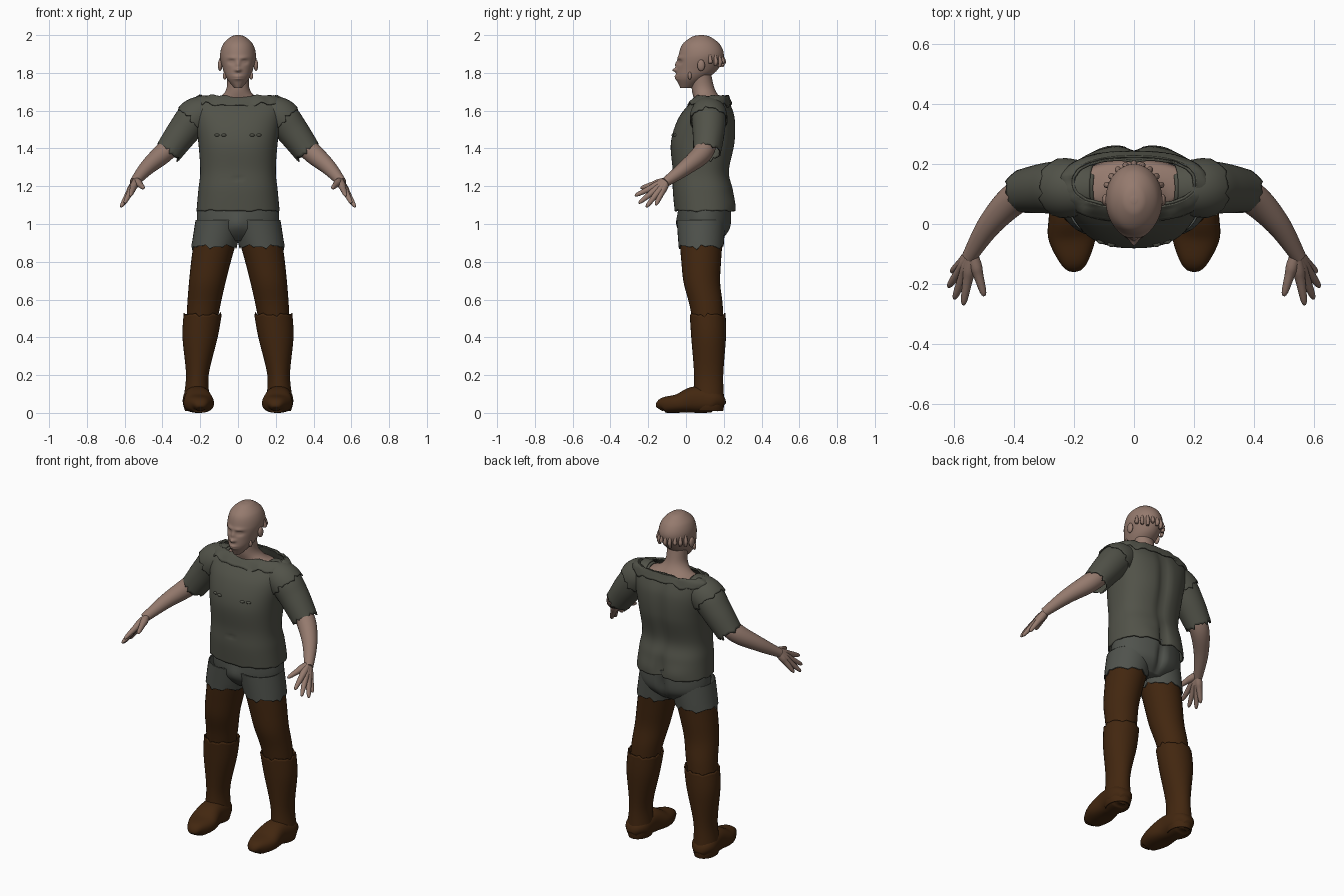
import bpy, math
from mathutils import Vector

if "Cube" in bpy.data.objects:
    bpy.data.objects.remove(bpy.data.objects["Cube"])


def material(name, red, green, blue):
    mat = bpy.data.materials.new(name)
    mat.use_nodes = True
    mat.diffuse_color = (red, green, blue, 1)
    shader = mat.node_tree.nodes["Principled BSDF"]
    shader.inputs["Base Color"].default_value = (red, green, blue, 1)
    shader.inputs["Roughness"].default_value = 0.8
    return mat


skin = material("skin", .3, .195, .155)
green_cloth = material("grey green cloth", .083, .085, .066)
grey_cloth = material("grey cloth", .08, .086, .074)
leather = material("brown leather", .055, .02, .005)


def smooth_rows(keys, steps):
    """Catmull-Rom interpolation of the key rows."""
    rows = []
    last = len(keys) - 1
    for i in range(last):
        before, start, end, after = (keys[max(0, min(last, i + k))] for k in (-1, 0, 1, 2))
        for step in range(steps):
            t = step / steps
            rows.append([
                q + t / 2 * (r - p + t * (2*p - 5*q + 4*r - s + t * (3 * (q - r) + s - p)))
                for p, q, r, s in zip(before, start, end, after)])
    return rows + [list(keys[last])]


def signed_power(value, exponent):
    return math.copysign(abs(value) ** exponent, value)


def skin_rings(name, rows, mat, flat=False, sides=32, steps=6, power=2.0, caps=False,
               torn_start=0.0, torn_end=0.0, thickness=0.0, mirror=False):
    """Skin rings (x, y, z, width radius, optional depth radius) along a path."""
    rows = smooth_rows(rows, steps)
    last = len(rows) - 1
    verts, faces = [], []
    for i, row in enumerate(rows):
        centre, width, depth = Vector(row[:3]), row[3], row[-1]
        along, across, over = Vector((0, 0, 1)), Vector((1, 0, 0)), Vector((0, 1, 0))
        if not flat:
            ahead, behind = rows[min(i + 1, last)], rows[max(i - 1, 0)]
            along = (Vector(ahead[:3]) - Vector(behind[:3])).normalized()
            across = along.cross(Vector((0, 0, 1))).normalized()
            over = along.cross(across)
        tear = torn_start * max(0, 1 - i / 6) + torn_end * max(0, 1 - (last - i) / 6)
        for j in range(sides):
            a = math.tau * j / sides
            wave = (math.sin(5 * a) + math.sin(11 * a + 1) + math.sin(17 * a + 2)) / 2
            verts.append(centre + along * tear * wave
                         + across * width * signed_power(math.cos(a), 2 / power)
                         + over * depth * signed_power(math.sin(a), 2 / power))
    for i in range(last):
        low, high = i * sides, (i + 1) * sides
        for j in range(sides):
            k = (j + 1) % sides
            faces.append((low + j, low + k, high + k, high + j))
    if caps:
        faces.append(tuple(reversed(range(sides))))
        faces.append(tuple(range(last * sides, (last + 1) * sides)))
    mesh = bpy.data.meshes.new(name)
    mesh.from_pydata(verts, [], faces)
    mesh.materials.append(mat)
    mesh.shade_smooth()
    mesh.set_sharp_from_angle(angle=math.radians(60))
    ob = bpy.data.objects.new(name, mesh)
    bpy.context.collection.objects.link(ob)
    if thickness:
        solid = ob.modifiers.new("cloth thickness", 'SOLIDIFY')
        solid.thickness, solid.offset = thickness, -1
    if mirror:
        ob.modifiers.new("other side", 'MIRROR')
    return ob


def trunk(name, rows, mat, **options):
    """Central part from rows of depth position, height and two radii."""
    return skin_rings(name, [(0, *row) for row in rows], mat, flat=True, sides=72, **options)


def blob(name, centre, radii, mat):
    """Mirrored ellipsoid."""
    x, y, z = centre
    angles = [math.radians(a) for a in range(-85, 90, 17)]
    rows = [(x, y, z + radii[2] * math.sin(a), radii[0] * math.cos(a), radii[1] * math.cos(a))
            for a in angles]
    skin_rings(name, rows, mat, flat=True, steps=2, caps=True, mirror=True)


def grow(rows, amount):
    """Same rings with larger radii."""
    return [[*row[:3], *(radius + amount for radius in row[3:])] for row in rows]


def push(ob, x, z, wide, tall, amount, front=True):
    """Soft symmetric dent or swelling on the front or back."""
    for v in ob.data.vertices:
        if (v.co.y < .08) == front:
            across, up = (abs(v.co.x) - x) / wide, (v.co.z - z) / tall
            v.co.y += amount * math.exp(-across ** 2 - up ** 2)


# Head with eye sockets, eyes, brow, nose, lips and mouth line
head = trunk("head", [
    (0, 1.72, .02, .03), (.03, 1.77, .06, .08), (.06, 1.82, .08, .11), (.08, 1.89, .095, .12),
    (.08, 1.95, .08, .1), (.08, 1.99, .04, .05), (.08, 2, .01, .01)], skin, steps=14, caps=True)
push(head, .034, 1.858, .017, .012, .013)
push(head, .034, 1.858, .01, .006, -.007)
push(head, .03, 1.88, .025, .01, -.007)
push(head, 0, 1.845, .01, .02, -.01)
push(head, 0, 1.815, .015, .01, -.022)
push(head, 0, 1.775, .024, .013, -.012)
push(head, 0, 1.775, .026, .003, .006)

# Neck and bare shoulders, ears and small jaw locks
trunk("neck_and_shoulders", [
    (.13, 1.58, .2, .09), (.13, 1.64, .19, .08), (.11, 1.67, .1, .07),
    (.09, 1.72, .06, .06), (.08, 1.81, .06, .05)], skin)
blob("ear", (.095, .08, 1.84), (.012, .02, .03), skin)
blob("jaw_lock", (.07, .02, 1.785), (.01, .01, .02), skin)

# Hanging locks around the back of the head
for i in range(9):
    angle = math.radians(16 * (i - 4))
    drop = .01 * (i % 3)
    lock = []
    for out, height, radius in ((.12, 1.83 + drop, .008), (.126, 1.86, .011), (.115, 1.9, .006)):
        lock.append((.8 * out * math.sin(angle), .075 + out * math.cos(angle), height, radius))
    skin_rings("hair_lock", lock, skin, flat=True, sides=10, caps=True)

# Shirt body with spine, seat crease and navel
shirt_rows = [
    (.1, 1.07, .22, .16), (.09, 1.18, .21, .16), (.08, 1.28, .2, .15), (.09, 1.43, .21, .17),
    (.11, 1.56, .23, .15), (.13, 1.65, .24, .1), (.14, 1.68, .2, .08)]
shirt = trunk("shirt_body", shirt_rows, green_cloth, steps=8, power=2.4,
              torn_start=.004, torn_end=.004, thickness=.008)
push(shirt, 0, 1.45, .03, .25, -.02, front=False)
push(shirt, 0, 1.1, .02, .09, -.03, front=False)
push(shirt, .1, 1.1, .07, .05, .01, front=False)
push(shirt, 0, 1.24, .01, .01, .008)

# Torn collar layer follows the top of the shirt
collar_rows = grow([(0, *row) for row in smooth_rows(shirt_rows, 8)[-11:]], .008)
skin_rings("torn_collar", collar_rows, green_cloth, flat=True, sides=72, steps=1, power=2.4,
           torn_start=.012, torn_end=.004, thickness=.006)
for x, y in ((.075, -.065), (.11, -.055)):
    blob("chest_knot", (x, y, 1.47), (.014, .012, .008), green_cloth)

# Sleeves with torn shoulder seams, and arms
sleeve_rows = [(.12, .12, 1.6, .07), (.22, .12, 1.57, .09), (.29, .12, 1.49, .085),
               (.37, .11, 1.38, .073)]
skin_rings("sleeve", sleeve_rows, green_cloth, torn_end=.012, thickness=.008, mirror=True)
skin_rings("shoulder_seam", grow(smooth_rows(sleeve_rows, 6)[1:9], .009), green_cloth,
           steps=2, torn_end=.012, thickness=.006, mirror=True)
skin_rings("arm", [(.3, .12, 1.47, .05), (.39, .09, 1.38, .054), (.48, 0, 1.3, .041),
                   (.55, -.11, 1.22, .025)], skin, caps=True, mirror=True)

# Thumb and fingers fan out from the wrist, their thick roots forming the palm
wrist = Vector((.54, -.1, 1.23))
finger_shape = ((0, .018), (.3, .021), (.5, .017), (.9, .011), (1, .004))
for tip in ((.5, -.24, 1.19), (.57, -.27, 1.15), (.6, -.25, 1.11), (.62, -.21, 1.09),
            (.61, -.16, 1.1)):
    rows = [(*wrist.lerp(Vector(tip), t), radius) for t, radius in finger_shape]
    skin_rings("finger", rows, skin, sides=14, steps=4, caps=True, mirror=True)


def leg_ring(z, width, depth):
    """Ring on the leg's centre line, which spreads outward and sets back below the knee."""
    return (.22 - .12 * z * z, .1 - .02 * math.tanh(12 * (z - .6)), z, width, depth)


def thigh_rings(bottom, top, extra):
    heights = [bottom + (top - bottom) * i / 4 for i in range(5)]
    radii = [.045 + .075 * z + extra for z in heights]
    return [leg_ring(z, r, r) for z, r in zip(heights, radii)]


# Shorts
seat = trunk("shorts_seat", [
    (.1, .91, .09, .08), (.1, .95, .18, .12), (.1, 1, .215, .14), (.1, 1.1, .215, .14)],
    grey_cloth, caps=True)
push(seat, 0, 1, .02, .07, -.03, front=False)
push(seat, 0, 1, .04, .05, -.012)
skin_rings("shorts_leg", thigh_rings(.88, 1.02, .008), grey_cloth, flat=True,
           torn_start=.012, thickness=.006, mirror=True)

# Leather leggings, boot shafts with torn cuffs, and feet resting on the ground
skin_rings("legging", thigh_rings(.46, .92, 0), leather, flat=True, caps=True, mirror=True)
shaft = [(.01, .06), (.06, .07), (.2, .06), (.4, .093), (.52, .1)]
skin_rings("boot_shaft", [leg_ring(z, r, .05 + .45 * r) for z, r in shaft], leather, flat=True,
           torn_end=.009, thickness=.006, mirror=True)
foot = [(.19, .03, .03), (.15, .06, .07), (.05, .07, .07), (-.04, .05, .08), (-.12, .04, .05),
        (-.14, .02, .02)]
skin_rings("boot_foot", [(.21 + .08 * y, y, half, width, half) for y, half, width in foot],
           leather, power=2.4, caps=True, mirror=True)
